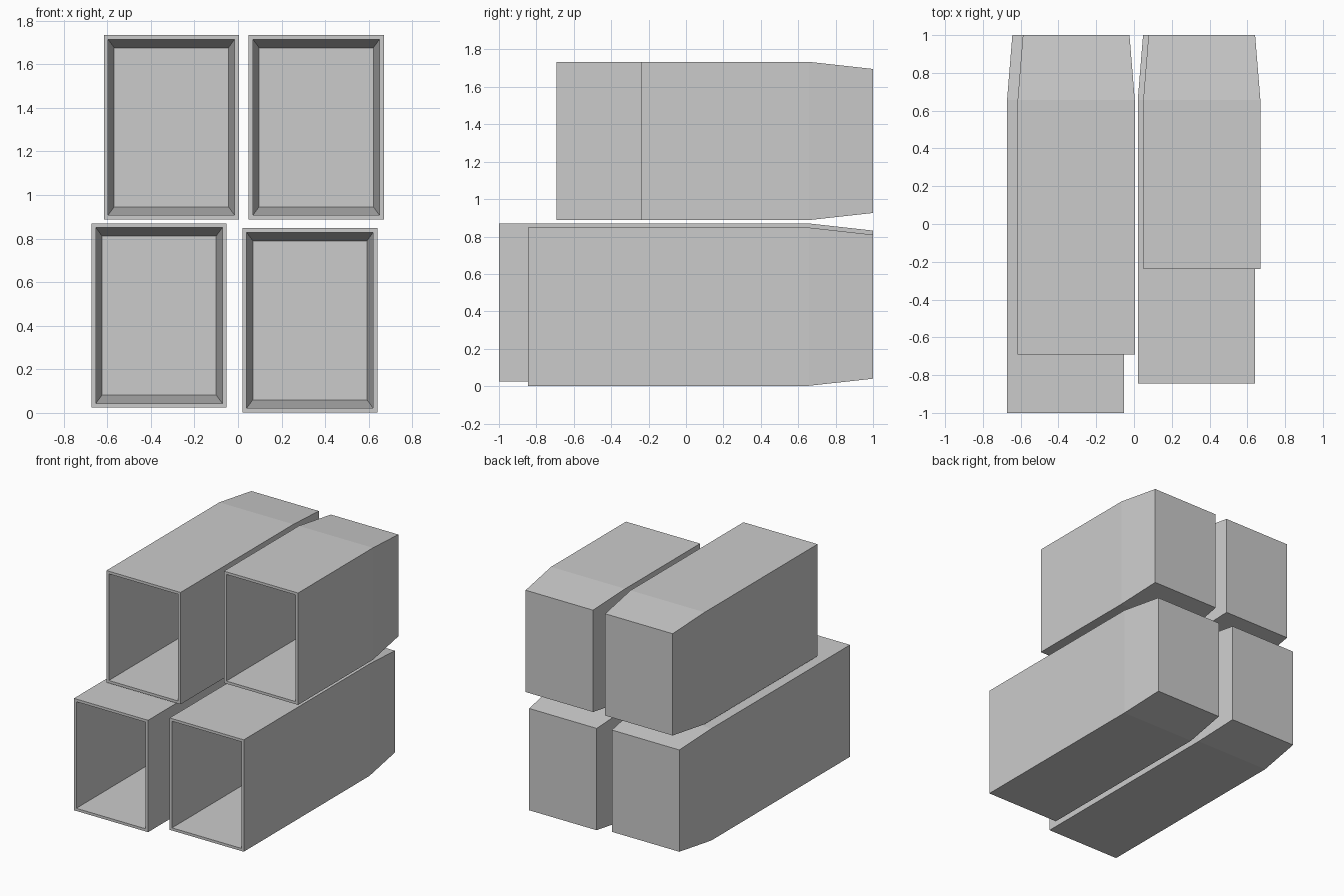
import bpy, bmesh

if "Cube" in bpy.data.objects:
    bpy.data.objects.remove(bpy.data.objects["Cube"])

HALF_W, HALF_H = 0.31, 0.423   # half size of the tube mouth
WALL = 0.02
BACK, BEND = 1.0, 0.657        # back end and start of the taper
TAPER = 0.91


def open_box(name, cx, cz, front):
    bm = bmesh.new()

    def ring(y, scale, inset):
        w, h = HALF_W * scale - inset, HALF_H * scale - inset
        return [bm.verts.new((cx + sx * w, y, cz + sz * h))
                for sx, sz in ((-1, -1), (1, -1), (1, 1), (-1, 1))]

    # Rings run along the outside to the mouth, then back along the inside
    rings = [ring(BACK, TAPER, 0), ring(BEND, 1, 0), ring(front, 1, 0),
             ring(front, 1, WALL), ring(BEND, 1, WALL),
             ring(BACK - WALL, TAPER, WALL)]
    for a, b in zip(rings, rings[1:]):
        for i in range(4):
            j = (i + 1) % 4
            bm.faces.new((a[i], a[j], b[j], b[i]))
    # Outer and inner back walls
    bm.faces.new(rings[0])
    bm.faces.new(rings[-1])
    bmesh.ops.recalc_face_normals(bm, faces=bm.faces)

    mesh = bpy.data.meshes.new(name)
    bm.to_mesh(mesh)
    bm.free()
    bpy.context.collection.objects.link(bpy.data.objects.new(name, mesh))


# Four tubes sharing a back plane, with staggered fronts
open_box("upper_left_tube", -0.306, 1.311, -0.692)
open_box("upper_right_tube", 0.359, 1.311, -0.238)
open_box("lower_left_tube", -0.362, 0.447, -1.0)
open_box("lower_right_tube", 0.33, 0.425, -0.845)
